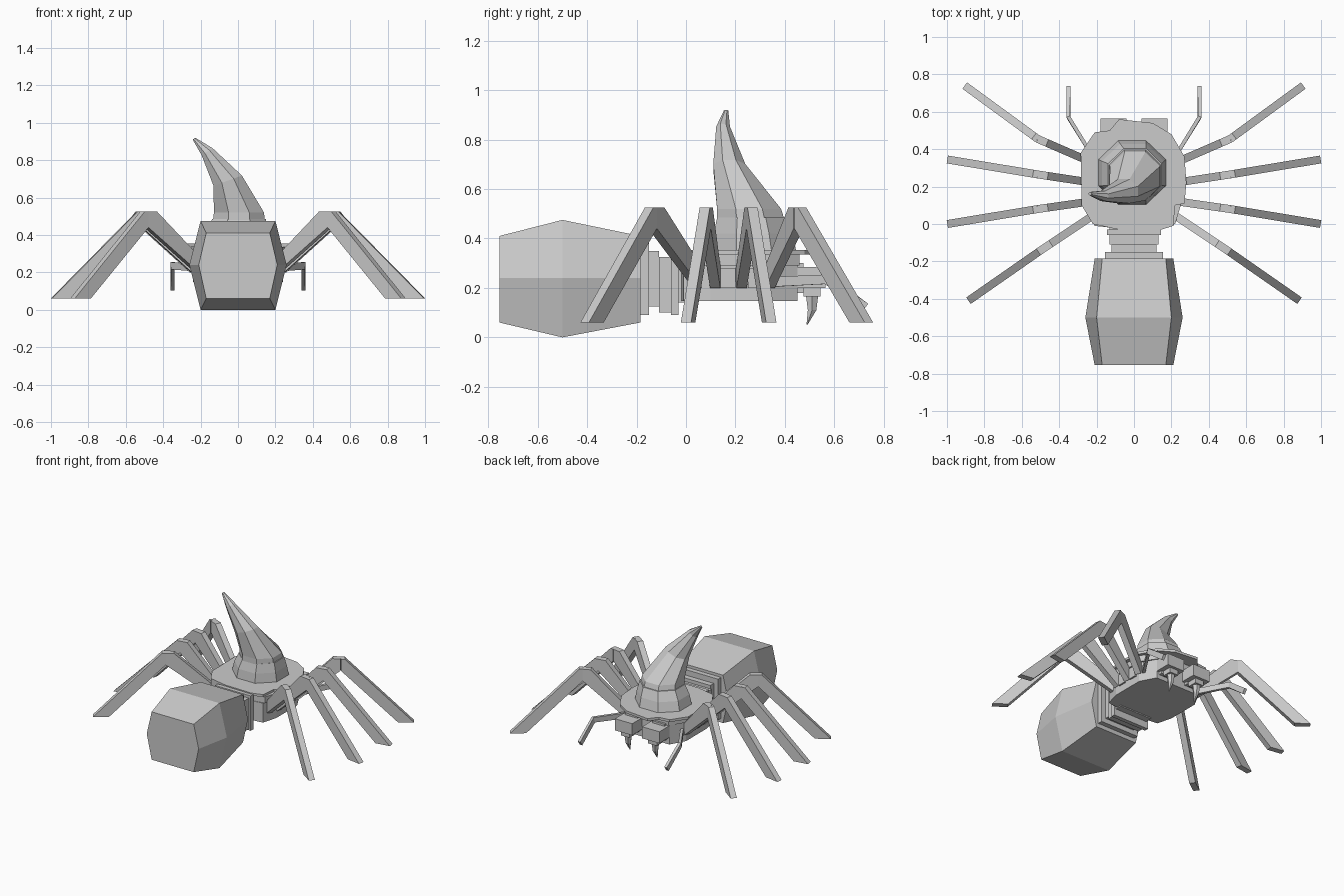
import bpy, bmesh
from math import cos, sin, pi
from mathutils import Vector, Matrix

cube = bpy.data.objects.get("Cube")
if cube:
    bpy.data.objects.remove(cube, do_unlink=True)

grey = bpy.data.materials.new("plain_grey")
grey.use_nodes = True
grey.diffuse_color = (0.6, 0.6, 0.6, 1)
grey.node_tree.nodes["Principled BSDF"].inputs["Base Color"].default_value = (0.6, 0.6, 0.6, 1)


def loft(name, rings):
    """Join equal-length rings of points with faces and cap both ends."""
    bm = bmesh.new()
    loops = [[bm.verts.new(p) for p in ring] for ring in rings]
    for a, b in zip(loops, loops[1:]):
        for i in range(len(a)):
            j = (i + 1) % len(a)
            bm.faces.new((a[i], a[j], b[j], b[i]))
    bm.faces.new(loops[0])
    bm.faces.new(loops[-1])
    bmesh.ops.recalc_face_normals(bm, faces=bm.faces)
    mesh = bpy.data.meshes.new(name)
    bm.to_mesh(mesh)
    bm.free()
    mesh.materials.append(grey)
    obj = bpy.data.objects.new(name, mesh)
    bpy.context.collection.objects.link(obj)
    return obj


def box(name, x0, x1, y0, y1, z0, z1):
    return loft(name, [[(x0, y0, z), (x1, y0, z), (x1, y1, z), (x0, y1, z)] for z in (z0, z1)])


def slab(name, outline, z0, z1):
    return loft(name, [[(x, y, z) for x, y in outline] for z in (z0, z1)])


def mirrored(half):
    return half + [(-x, y) for x, y in reversed(half)]


def bar(name, path, w, h):
    """Square-section limb along a path of points."""
    pts = [Vector(p) for p in path]
    rings = []
    for i, p in enumerate(pts):
        d = (pts[min(i + 1, len(pts) - 1)] - pts[max(i - 1, 0)]).normalized()
        side = d.cross(Vector((0, 0, 1))).normalized()
        up = side.cross(d)
        rings.append([p + side * a * w / 2 + up * b * h / 2
                      for a, b in ((-1, -1), (1, -1), (1, 1), (-1, 1))])
    return loft(name, rings)


# Abdomen: six-sided barrel, widest in the middle
def hexagon(y, flat, wide, low, high):
    mid = 0.24
    return [(flat, y, high), (wide, y, mid), (flat, y, low),
            (-flat, y, low), (-wide, y, mid), (-flat, y, high)]


loft("abdomen", [hexagon(-0.755, 0.17, 0.21, 0.06, 0.41),
                 hexagon(-0.5, 0.2, 0.26, 0, 0.475),
                 hexagon(-0.185, 0.17, 0.21, 0.06, 0.41)])

# Stepped waist
for i, (w, y0, y1, z0, z1) in enumerate([(0.155, -0.19, -0.15, 0.09, 0.39),
                                         (0.12, -0.15, -0.11, 0.125, 0.35),
                                         (0.13, -0.11, -0.06, 0.1, 0.325),
                                         (0.145, -0.06, -0.03, 0.09, 0.345),
                                         (0.13, -0.03, 0.02, 0.14, 0.33)]):
    box(f"waist_ring_{i + 1}", -w, w, y0, y1, z0, z1)

# Thorax with a raised upper rim
slab("thorax", mirrored([(0.12, -0.02), (0.21, -0.01), (0.24, 0.1),
                         (0.24, 0.34), (0.18, 0.45)]), 0.148, 0.29)
slab("thorax_rim", mirrored([(0.12, -0.02), (0.22, 0), (0.25, 0.1),
                             (0.25, 0.35), (0.18, 0.46)]), 0.29, 0.335)

# Hat brim with an uneven edge
slab("hat_brim", [(0.28, 0.22), (0.27, 0.36), (0.2, 0.48), (0.1, 0.54), (-0.08, 0.56),
                  (-0.13, 0.5), (-0.21, 0.49), (-0.285, 0.38), (-0.28, 0.1), (-0.22, 0),
                  (-0.08, -0.03), (0.13, -0.035), (0.21, -0.01), (0.22, 0.1), (0.27, 0.11)],
     0.335, 0.353)


# Bent hat: rings of centre x, y, z, radii and sideways tilt
def hat_ring(cx, cy, cz, rx, ry, tilt):
    turn = [(i + 0.5) * pi / 4 for i in range(8)]
    return [(cx + rx * cos(a), cy + ry * sin(a), cz + tilt * cos(a)) for a in turn]


loft("hat_band", [hat_ring(-0.01, 0.275, 0.35, 0.195, 0.185, 0),
                  hat_ring(-0.005, 0.27, 0.42, 0.18, 0.172, 0),
                  hat_ring(0.005, 0.265, 0.485, 0.155, 0.15, 0)])
loft("hat_crown", [hat_ring(0.005, 0.262, 0.475, 0.15, 0.148, 0),
                   hat_ring(0.005, 0.255, 0.52, 0.145, 0.14, 0),
                   hat_ring(-0.055, 0.175, 0.69, 0.082, 0.07, 0.03),
                   hat_ring(-0.165, 0.15, 0.845, 0.032, 0.03, 0.02),
                   hat_ring(-0.235, 0.162, 0.915, 0.008, 0.01, 0.005)])


# Leg: bent flat profile running outward from the hip, given thickness
def leg(name, hip, knee, foot, width=0.042):
    hip, knee, foot = (Vector((x, y, 0)) for x, y in (hip, knee, foot))
    inner, outer = (knee - hip).normalized(), (foot - knee).normalized()
    up = Vector((0, 0, 1))
    halves = [("upper", inner, [(hip - inner * 0.02, 0.27), (knee - inner * 0.055, 0.525),
                                (knee, 0.525), (knee, 0.44), (hip, 0.2)]),
              ("lower", outer, [(knee, 0.525), (knee + outer * 0.025, 0.525), (foot, 0.06),
                                (foot - outer * 0.105, 0.06), (knee, 0.44)])]
    for part, along, profile in halves:
        side = along.cross(up) * width / 2
        loft(f"{name}_{part}", [[p + up * z + side * s for p, z in profile] for s in (-1, 1)])


legs = [("front_leg", (0.25, 0.34), (0.515, 0.455), (0.905, 0.74)),
        ("mid_front_leg", (0.25, 0.225), (0.515, 0.265), (0.998, 0.345)),
        ("mid_rear_leg", (0.25, 0.118), (0.515, 0.08), (0.998, 0)),
        ("rear_leg", (0.22, 0.045), (0.49, -0.135), (0.885, -0.41))]

for label, s in (("left", 1), ("right", -1)):
    for name, *points in legs:
        leg(f"{label}_{name}", *[(s * x, y) for x, y in points])

    # Side plates between the legs
    for i, y in enumerate((0.17, 0.28)):
        box(f"{label}_side_plate_{i + 1}", s * 0.235, s * 0.252, y - 0.03, y + 0.03, 0.2, 0.28)

    # Jaw: mount, block, collar and tapering fang
    x = s * 0.11
    box(f"{label}_jaw_mount", x - 0.05, x + 0.05, 0.44, 0.475, 0.18, 0.3)
    box(f"{label}_jaw_block", x - 0.07, x + 0.07, 0.41, 0.565, 0.2, 0.285)
    box(f"{label}_fang_collar", x - 0.035, x + 0.035, 0.475, 0.545, 0.165, 0.2)

    def fang_ring(y, z, r):
        return [(x + r * cos(i * pi / 3), y + r * sin(i * pi / 3), z) for i in range(6)]
    loft(f"{label}_fang", [fang_ring(0.51, 0.167, 0.028), fang_ring(0.51, 0.11, 0.02),
                           fang_ring(0.49, 0.052, 0.003)])

    # Feeler
    bar(f"{label}_feeler", [(s * 0.22, 0.36, 0.225), (s * 0.35, 0.57, 0.235),
                            (s * 0.35, 0.725, 0.12)], 0.02, 0.04)
